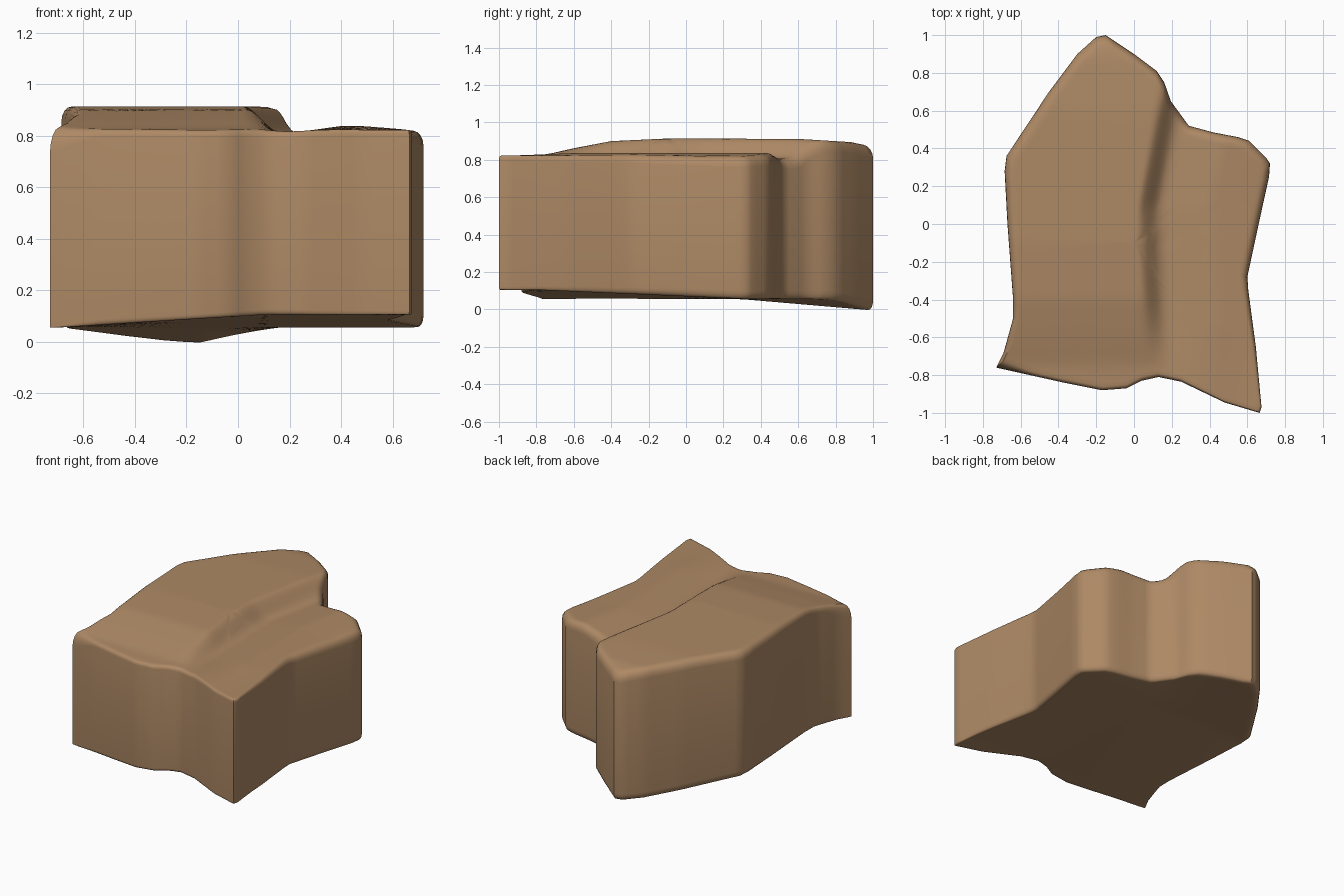
import bpy, bmesh, math
from mathutils import Vector

if "Cube" in bpy.data.objects:
    bpy.data.objects.remove(bpy.data.objects["Cube"])


def clamp(v):
    return max(0.0, min(1.0, v))


def interp(v, table):
    if v <= table[0][0]:
        return table[0][1]
    for (a, p), (b, q) in zip(table, table[1:]):
        if v <= b:
            return p + (q - p) * (v - a) / (b - a)
    return table[-1][1]


def smooth(v):
    v = clamp(v)
    return v * v * (3 - 2 * v)


# Plan outline of the rock, clockwise from the back tip
OUTLINE = [(-.15, 1), (0, .90), (.12, .81), (.16, .75), (.195, .65), (.29, .52),
           (.42, .485), (.55, .46), (.61, .44), (.70, .35), (.72, .32), (.715, .25),
           (.66, 0), (.60, -.28), (.605, -.35), (.645, -.65), (.675, -.97), (.665, -1),
           (.48, -.945), (.25, -.835), (.13, -.81), (.04, -.83), (-.04, -.87),
           (-.17, -.88), (-.37, -.84), (-.73, -.76), (-.69, -.68), (-.64, -.5),
           (-.64, -.4), (-.67, 0), (-.685, .28), (-.675, .36), (-.45, .70),
           (-.30, .90), (-.20, .99)]
CORNER = Vector((-.73, -.76))
CENTRE = Vector((0, -.1))


def top_z(x, y):
    # High left slab, then a step down to a valley and a low ridge on the right
    left = interp(y, [(-.9, .82), (-.75, .828), (-.6, .862), (-.4, .90), (-.1, .914),
                      (.6, .912), (.88, .895), (1, .87)])
    crease = interp(y, [(-.8, .07), (-.3, .05), (.1, .035), (.6, .13), (1, .22)])
    right = interp(x - crease, [(0, .815), (.14, .806), (.24, .82), (.37, .838),
                                (.55, .825), (.7, .81)])
    right = right + (.822 - right) * clamp((-.55 - y) / .4)
    return left + (right - left) * smooth((x - crease + .02) / .13)


def bottom_z(x, y):
    # Nearly flat base, rising to the front right and dipping at the back tip
    rise = .05 * clamp((x + .7) / .8) * clamp((.35 - y) / 1.15)
    dip = .06 * clamp((y - .3) / .7) * clamp((.16 - x) / .3)
    return .055 + rise - dip


# Resample the outline
pts = []
for i, p in enumerate(OUTLINE):
    a, b = Vector(p), Vector(OUTLINE[(i + 1) % len(OUTLINE)])
    n = max(1, math.ceil((b - a).length / .05))
    pts += [a.lerp(b, k / n) for k in range(n)]

bm = bmesh.new()
rings = []


def add_ring(fn):
    rings.append([bm.verts.new(fn(p)) for p in pts])


def edge(p, top, t):
    # Rounded rim: t runs from 0 at the wall to 1 at the cap
    near = clamp(1 - (p - CORNER).length / .2)
    w = interp(p.y, [(-1, .015), (-.6, .03), (.2, .045), (1, .05)])
    h = w * 1.2
    if top:
        w, h = w + .025 * near, h + .07 * near
    else:
        w, h = w * (.6 - .5 * near), h * (.8 - .7 * near)
    q = p + (CENTRE - p).normalized() * w * (1 - math.cos(t * math.pi / 2))
    drop = h * (1 - math.sin(t * math.pi / 2))
    z = top_z(q.x, q.y) - drop if top else bottom_z(q.x, q.y) + drop
    return Vector((q.x, q.y, z))


def cap(top):
    scales = [.97, .94] + [.9 - .06 * k for k in range(15)]

    def place(p, s):
        e = edge(p, top, 1)
        q = CENTRE + (Vector((e.x, e.y)) - CENTRE) * s
        return (q.x, q.y, top_z(q.x, q.y) if top else bottom_z(q.x, q.y))
    order = scales if top else scales[::-1]
    for s in order:
        add_ring(lambda p: place(p, s))


# Rings: base, lower rim, upper rim, top
STEPS = [0, .25, .5, .75, 1]
cap(False)
for t in STEPS[::-1]:
    add_ring(lambda p: edge(p, False, t))
for t in STEPS:
    add_ring(lambda p: edge(p, True, t))
cap(True)

count = len(pts)
for lo, hi in zip(rings, rings[1:]):
    for i in range(count):
        j = (i + 1) % count
        bm.faces.new((lo[i], lo[j], hi[j], hi[i]))
for ring, top in ((rings[0], False), (rings[-1], True)):
    f = top_z if top else bottom_z
    c = bm.verts.new((CENTRE.x, CENTRE.y, f(CENTRE.x, CENTRE.y)))
    for i in range(count):
        bm.faces.new((ring[i], ring[(i + 1) % count], c))
bmesh.ops.recalc_face_normals(bm, faces=bm.faces[:])

mesh = bpy.data.meshes.new("rock")
bm.to_mesh(mesh)
bm.free()
rock = bpy.data.objects.new("rock", mesh)
bpy.context.collection.objects.link(rock)

# Tan stone colour
mat = bpy.data.materials.new("tan_stone")
mat.diffuse_color = (.42, .25, .13, 1)
mat.use_nodes = True
mat.node_tree.nodes["Principled BSDF"].inputs["Base Color"].default_value = mat.diffuse_color
mesh.materials.append(mat)

bpy.context.view_layer.objects.active = rock
rock.select_set(True)
bpy.ops.object.shade_smooth_by_angle(angle=math.radians(40))
